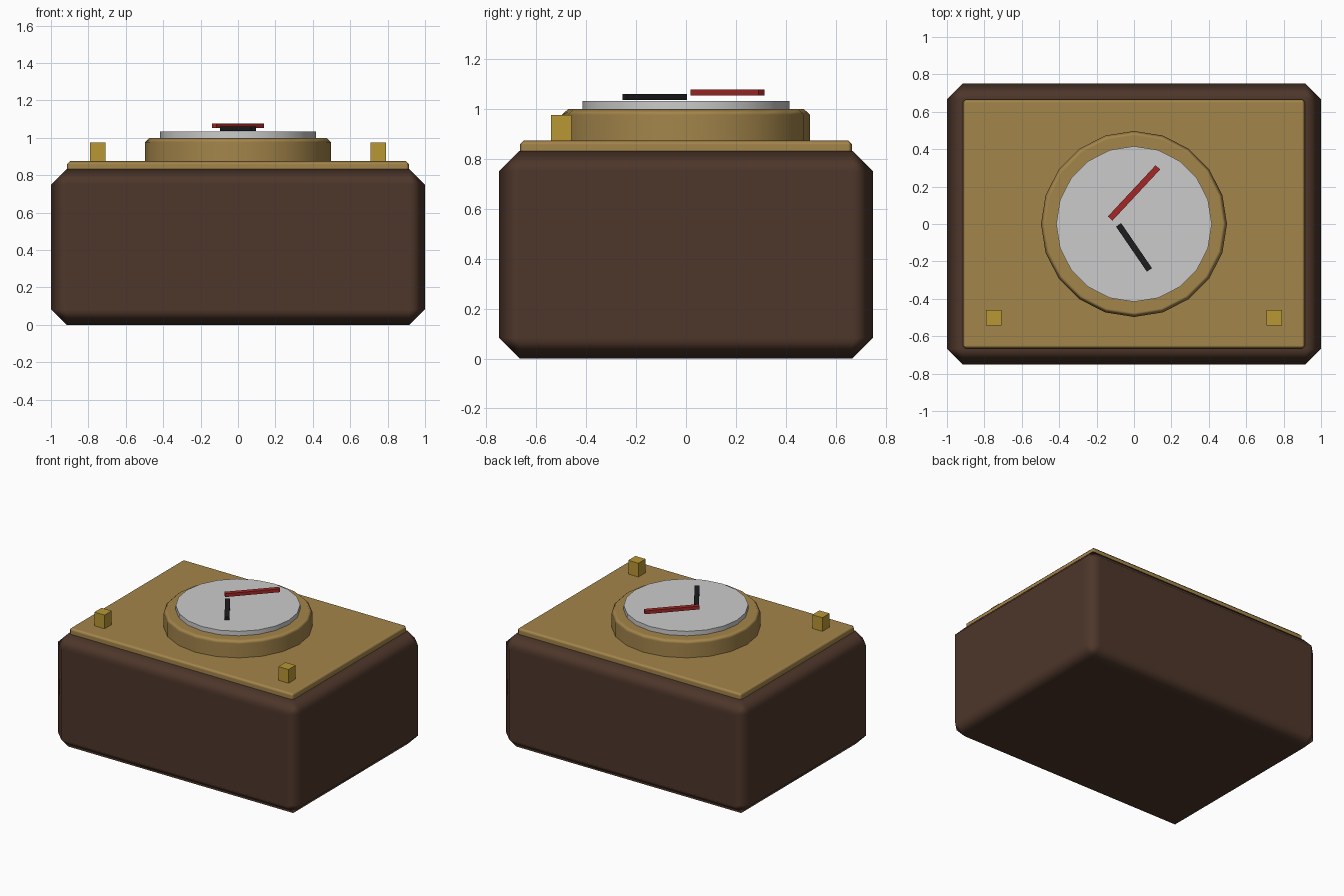
import bpy
from math import radians

if "Cube" in bpy.data.objects:
    bpy.data.objects.remove(bpy.data.objects["Cube"])


def material(name, rgb):
    m = bpy.data.materials.new(name)
    m.diffuse_color = (*rgb, 1)
    m.use_nodes = True
    m.node_tree.nodes["Principled BSDF"].inputs["Base Color"].default_value = m.diffuse_color
    return m


wood = material("dark_wood", (0.075, 0.037, 0.023))
brass = material("brass", (0.37, 0.235, 0.07))
gold = material("gold", (0.48, 0.31, 0.035))
silver = material("silver", (0.6, 0.6, 0.63))
red = material("red", (0.36, 0.022, 0.02))
black = material("black", (0.012, 0.012, 0.014))


def finish(name, mat, bevel):
    ob = bpy.context.object
    ob.name = name
    ob.data.materials.append(mat)
    if bevel:
        bpy.ops.object.shade_smooth()
        mod = ob.modifiers.new("edge_chamfer", 'BEVEL')
        mod.width = bevel
        mod.segments = 1
        mod.limit_method = 'ANGLE'
        mod.angle_limit = radians(30)
        mod.harden_normals = True
    return ob


def box(name, x, y, z0, z1, sx, sy, mat, bevel=0, turn=0):
    bpy.ops.mesh.primitive_cube_add(size=1, location=(x, y, (z0 + z1) / 2))
    ob = bpy.context.object
    ob.scale = (sx, sy, z1 - z0)
    bpy.ops.object.transform_apply(location=False, rotation=False, scale=True)
    ob.rotation_euler.z = radians(turn)
    return finish(name, mat, bevel)


def disc(name, r, z0, z1, mat, bevel=0):
    bpy.ops.mesh.primitive_cylinder_add(vertices=20, radius=r, depth=z1 - z0,
                                        location=(0, 0, (z0 + z1) / 2))
    ob = finish(name, mat, bevel)
    bpy.ops.object.shade_smooth_by_angle(angle=radians(30))
    return ob


# Chamfered wooden case and brass top plate
box("case", 0, 0, 0, 0.833, 2, 1.5, wood, 0.083)
box("top_plate", 0, 0, 0.792, 0.875, 1.83, 1.333, brass, 0.017)

# Raised bezel and dial face
disc("bezel", 0.497, 0.85, 1.0, brass, 0.023)
disc("dial_face", 0.416, 0.98, 1.033, silver)

# Two floating hands, each centred on x = 0
box("long_hand", 0, 0.166, 1.054, 1.078, 0.033, 0.374, red, turn=-43)
box("short_hand", 0, -0.125, 1.037, 1.061, 0.033, 0.292, black, turn=34.4)

# Small square knobs on the front corners
for side, x in (("left", -0.75), ("right", 0.75)):
    box(side + "_knob", x, -0.5, 0.87, 0.976, 0.083, 0.083, gold)
